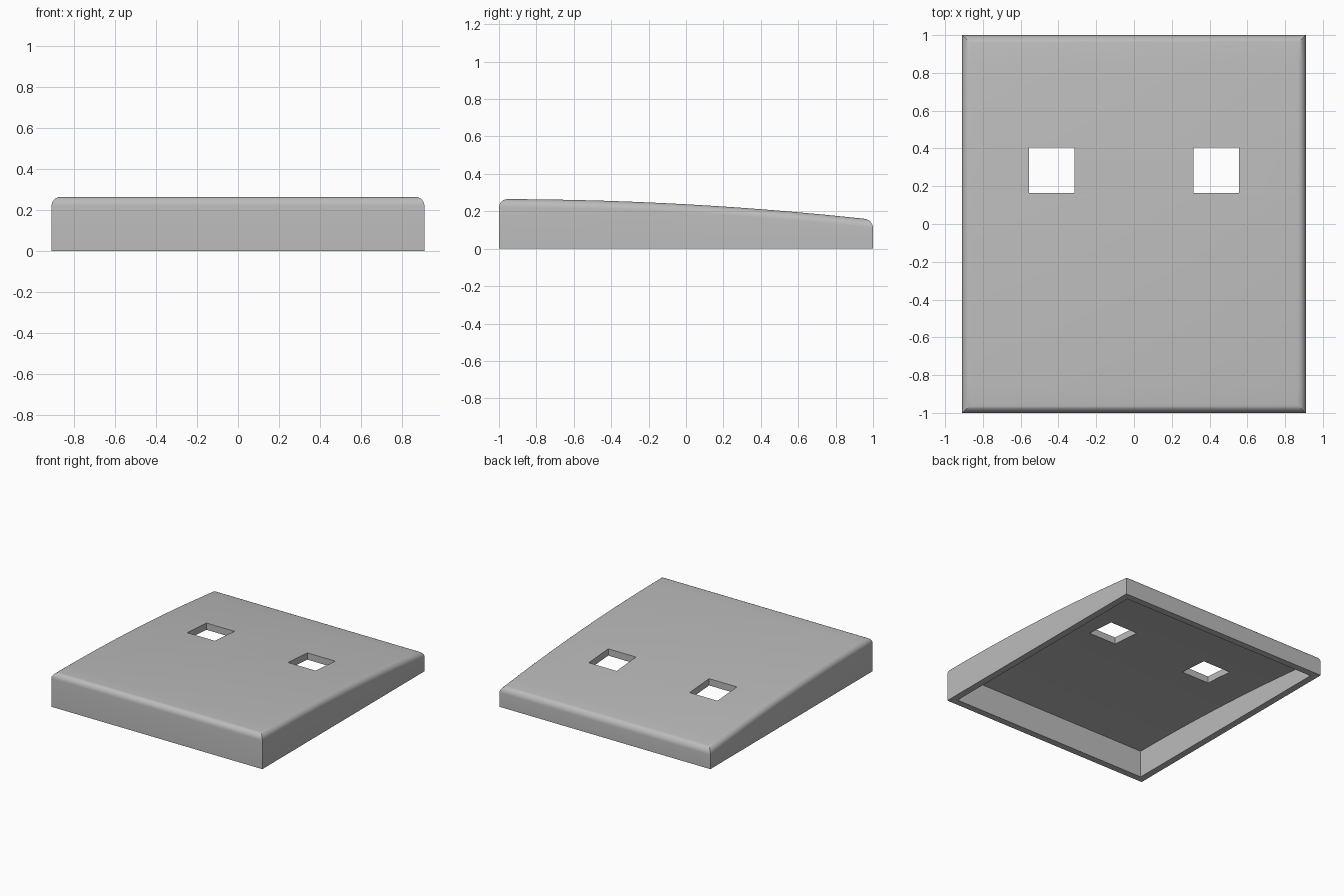
import bpy
import bmesh
import math

HALF_X, HALF_Y = 0.91, 1.0
WALL = 0.053
ROUND = 0.045
TOP_STEPS = 14

cube = bpy.data.objects.get("Cube")
if cube:
    bpy.data.objects.remove(cube, do_unlink=True)

grey = bpy.data.materials.new("plain grey")
grey.use_nodes = True
colour = (0.5, 0.5, 0.5, 1)
grey.diffuse_color = colour
grey.node_tree.nodes["Principled BSDF"].inputs["Base Color"].default_value = colour


def top_height(y):
    """Gently drooping top, highest at the front."""
    return 0.265 - 0.0275 * (y + 1) ** 2


def make_slab(name, inset, bottom, rounding=0):
    """Side profile extruded across x, with an optional rounded top rim."""
    hx, hy = HALF_X - inset, HALF_Y - inset
    profile = [(hy, bottom), (-hy, bottom)]
    for i in range(TOP_STEPS + 1):
        y = -hy + 2 * hy * i / TOP_STEPS
        profile.append((y, top_height(y) - inset))

    bm = bmesh.new()
    left = [bm.verts.new((hx, y, z)) for y, z in profile]
    right = [bm.verts.new((-hx, y, z)) for y, z in profile]
    bm.faces.new(left)
    bm.faces.new(right[::-1])
    for i in range(len(profile)):
        j = (i + 1) % len(profile)
        bm.faces.new((left[i], right[i], right[j], left[j]))
    bmesh.ops.recalc_face_normals(bm, faces=bm.faces[:])

    if rounding:
        rim = [e for e in bm.edges
               if min(v.co.z for v in e.verts) > 0.1 and e.calc_face_angle() > 1]
        bmesh.ops.bevel(bm, geom=rim, offset=rounding, offset_type='OFFSET',
                        segments=6, profile=0.5, affect='EDGES')

    mesh = bpy.data.meshes.new(name)
    bm.to_mesh(mesh)
    bm.free()
    mesh.materials.append(grey)
    obj = bpy.data.objects.new(name, mesh)
    bpy.context.collection.objects.link(obj)
    return obj


def make_hole(name, x):
    """Square block that pierces the top."""
    bpy.ops.mesh.primitive_cube_add(size=1, location=(x, 0.285, 0.2))
    obj = bpy.context.object
    obj.name = name
    obj.scale = (0.24, 0.24, 0.6)
    obj.data.materials.append(grey)
    return obj


# Outer body, hollow underside and the two square openings
cover = make_slab("cover_shell", 0, 0, ROUND)
cutters = [make_slab("hollow_cutter", WALL, -0.2),
           make_hole("left_opening_cutter", 0.435),
           make_hole("right_opening_cutter", -0.435)]

bpy.ops.object.select_all(action='DESELECT')
cover.select_set(True)
bpy.context.view_layer.objects.active = cover
for cutter in cutters:
    cutter.hide_render = True
    cut = cover.modifiers.new(cutter.name, 'BOOLEAN')
    cut.operation = 'DIFFERENCE'
    cut.solver = 'EXACT'
    cut.object = cutter
    bpy.ops.object.modifier_apply(modifier=cut.name)
    bpy.data.objects.remove(cutter, do_unlink=True)

bpy.ops.object.shade_smooth_by_angle(angle=math.radians(30))
